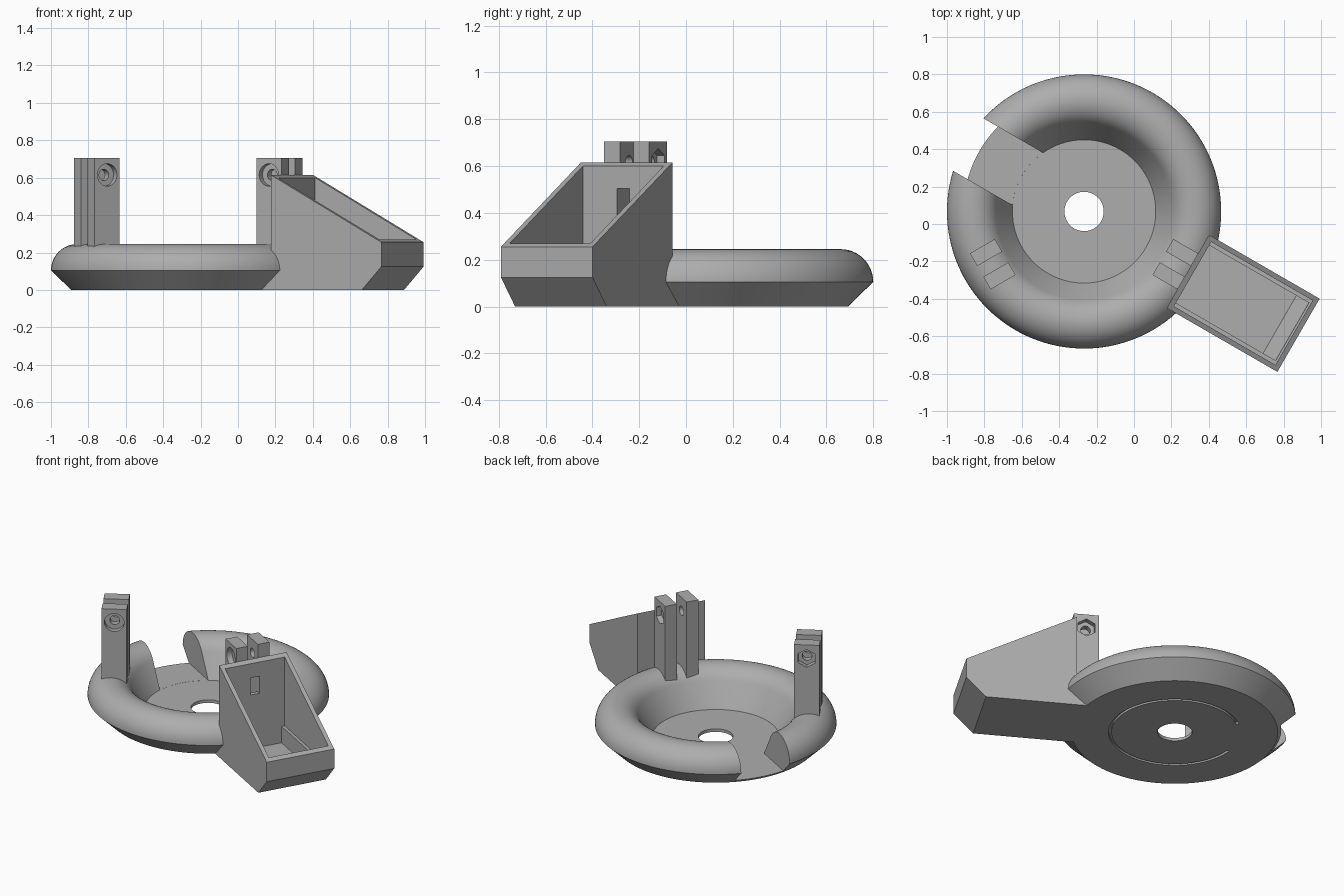
import bpy, bmesh
from math import sin, cos, pi, radians, asin
from mathutils import Matrix, Vector

cube = bpy.data.objects.get("Cube")
if cube:
    bpy.data.objects.remove(cube, do_unlink=True)

grey = bpy.data.materials.new("plain grey")
grey.use_nodes = True
GREY = (0.42, 0.42, 0.42, 1)
grey.diffuse_color = GREY
grey.node_tree.nodes["Principled BSDF"].inputs["Base Color"].default_value = GREY

CENTRE = Matrix.Translation((-0.267, 0.067, 0))


def frame(degrees):
    """Local frame: x points outward from the dish centre, y along the rim."""
    return CENTRE @ Matrix.Rotation(radians(degrees), 4, "Z")


def finish(name, bm, matrix, cutter=False):
    bmesh.ops.recalc_face_normals(bm, faces=bm.faces)
    mesh = bpy.data.meshes.new(name)
    bm.to_mesh(mesh)
    bm.free()
    mesh.transform(matrix)
    mesh.materials.append(grey)
    ob = bpy.data.objects.new(name, mesh)
    bpy.context.collection.objects.link(ob)
    if cutter:
        ob.hide_render = True
    return ob


def revolve(name, profile, matrix, start=0.0, end=2 * pi, steps=128, cutter=False):
    bm = bmesh.new()
    full = end - start > 2 * pi - 0.001
    rings = []
    for i in range(steps if full else steps + 1):
        a = start + (end - start) * i / steps
        rings.append([bm.verts.new((r * cos(a), r * sin(a), z)) for r, z in profile])
    n = len(profile)
    for i in range(steps):
        a, b = rings[i], rings[(i + 1) % len(rings)]
        for j in range(n):
            k = (j + 1) % n
            bm.faces.new((a[j], b[j], b[k], a[k]))
    if not full:
        bm.faces.new(rings[0])
        bm.faces.new(rings[-1])
    return finish(name, bm, matrix, cutter)


def extrude(name, profile, y0, y1, matrix, cutter=False):
    """Extrude an outline drawn in local x and z between two y values."""
    bm = bmesh.new()
    base = bm.faces.new([bm.verts.new((x, y0, z)) for x, z in profile])
    geom = bmesh.ops.extrude_face_region(bm, geom=[base])["geom"]
    moved = [v for v in geom if isinstance(v, bmesh.types.BMVert)]
    bmesh.ops.translate(bm, verts=moved, vec=Vector((0, y1 - y0, 0)))
    return finish(name, bm, matrix, cutter)


def rect(x0, x1, z0, z1):
    return [(x0, z0), (x1, z0), (x1, z1), (x0, z1)]


def polygon(x, z, r, sides, turn=0.0):
    return [(x + r * cos(turn + 2 * pi * i / sides), z + r * sin(turn + 2 * pi * i / sides))
            for i in range(sides)]


def cut(ob, cutters):
    bpy.context.view_layer.objects.active = ob
    for c in cutters:
        mod = ob.modifiers.new("cut", "BOOLEAN")
        mod.operation = "DIFFERENCE"
        mod.solver = "EXACT"
        mod.object = c
        bpy.ops.object.modifier_apply(modifier=mod.name)


BOX, POST, NOTCH = frame(-30), frame(210), frame(150)
cutters = []

# Round dish: flat floor, chamfered underside and rounded rim
tube, tube_r, tube_z = 0.593, 0.14, 0.105
arc = [(tube + tube_r * cos(radians(150.2 * i / 20)), tube_z + tube_r * sin(radians(150.2 * i / 20)))
       for i in range(21)]
dish = revolve("dish", [(0.105, 0), (0.625, 0)] + arc + [(0.383, 0.02), (0.105, 0.02)], CENTRE)

# Notch through the rim and curved groove underneath
notch_half = 0.162
notch = extrude("notch_cutter", rect(0.25, 1, 0.0205, 0.5), -notch_half, notch_half, NOTCH, True)
gap = asin(notch_half / 0.39)
groove = revolve("groove_cutter", rect(0.385, 0.402, -0.02, 0.015), NOTCH, gap, 2 * pi - gap, 96, True)

# Sloped tray with its stepped cavity
tray = extrude("tray", [(0.56, 0), (1.203, 0), (1.324, 0.125), (1.324, 0.255), (0.641, 0.615),
                        (0.641, 0.15), (0.56, 0.15)], -0.226, 0.226, BOX)
cavity_low = extrude("lower_cavity_cutter", [(0.67, 0.03), (1.208, 0.03), (1.285, 0.11), (1.285, 0.2),
                                             (0.67, 0.2)], -0.178, 0.178, BOX, True)
cavity_top = extrude("upper_cavity_cutter", rect(0.67, 1.296, 0.14, 0.8), -0.199, 0.199, BOX, True)
window = extrude("window_cutter", rect(0.6, 0.7, 0.39, 0.505), -0.03, 0.03, BOX, True)
cut(dish, [notch, groove, cavity_low, cavity_top])
cut(tray, [cavity_low, cavity_top, window])
cutters += [notch, groove, cavity_low, cavity_top, window]

# Two pairs of posts: bolt hole through both, round recess in front, hex recess behind
hole_x, hole_z = 0.563, 0.615
for label, matrix, front in (("left", BOX, -1), ("right", POST, 1)):
    bolt = extrude("bolt_hole_cutter", polygon(hole_x, hole_z, 0.03, 24), -0.2, 0.2, matrix, True)
    recess = extrude("round_recess_cutter", polygon(hole_x, hole_z, 0.06, 32),
                     front * 0.075, front * 0.2, matrix, True)
    nut = extrude("hex_recess_cutter", polygon(hole_x, hole_z, 0.06, 6, pi / 6),
                  -front * 0.075, -front * 0.2, matrix, True)
    for side, recessed in ((front, recess), (-front, nut)):
        place = "front" if side == front else "back"
        post = extrude(label + "_" + place + "_post", rect(0.487, 0.641, 0.1, 0.705),
                       side * 0.033, side * 0.111, matrix)
        cut(post, [bolt, recessed])
    cutters += [bolt, recess, nut]

# Smooth the curves, keep the edges sharp, then drop the cutters
for c in cutters:
    bpy.data.objects.remove(c, do_unlink=True)
bpy.ops.object.select_all(action="DESELECT")
for ob in bpy.context.scene.objects:
    if ob.type == "MESH":
        ob.select_set(True)
        bpy.context.view_layer.objects.active = ob
bpy.ops.object.shade_smooth_by_angle(angle=radians(25))
